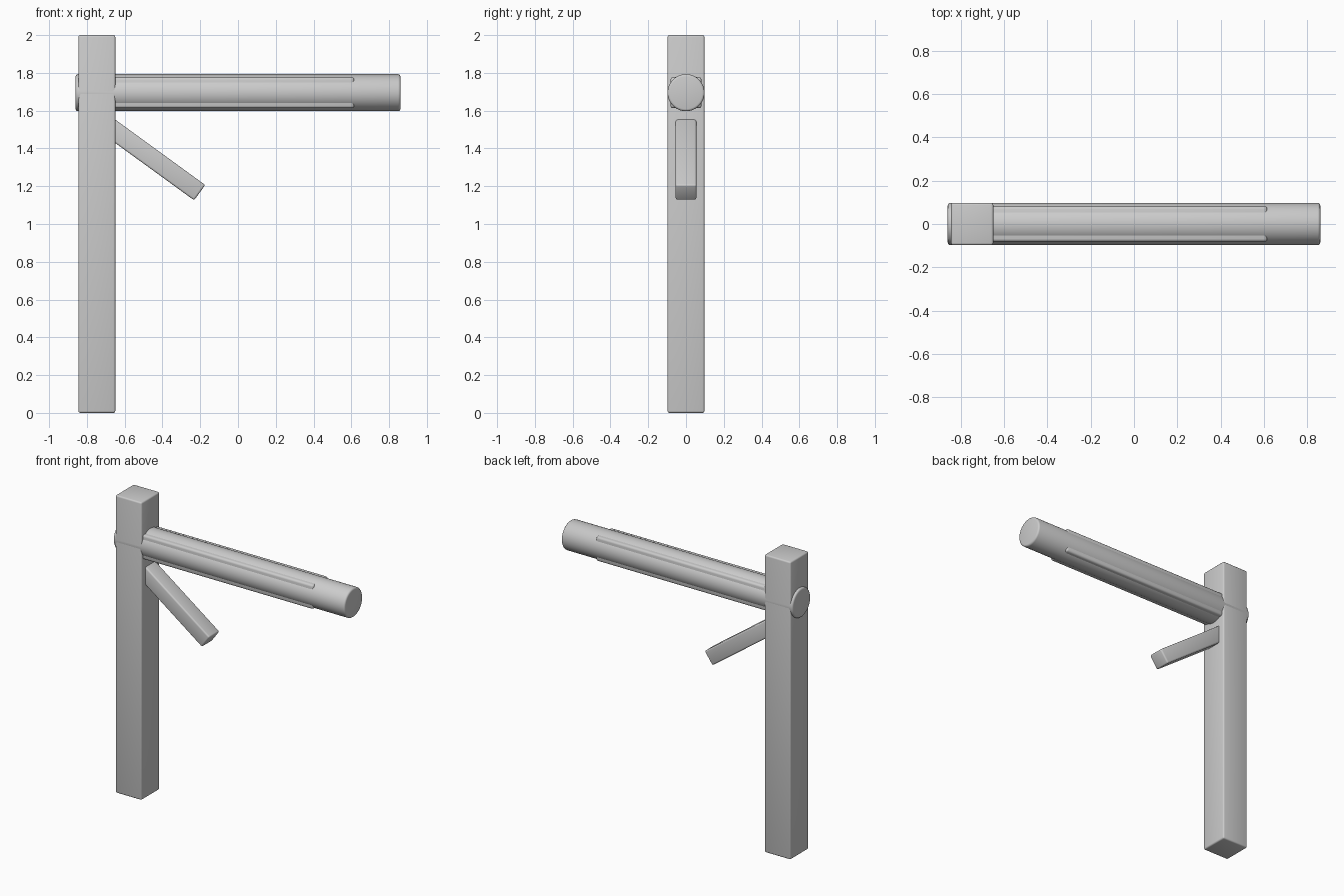
import bpy, math

cube = bpy.data.objects.get("Cube")
if cube:
    bpy.data.objects.remove(cube)

# One light grey for the whole model
grey = bpy.data.materials.new("light_grey")
grey.use_nodes = True
colour = (0.6, 0.6, 0.6, 1)
grey.diffuse_color = colour
grey.node_tree.nodes["Principled BSDF"].inputs["Base Color"].default_value = colour


def finish(obj, name, bevel):
    """Name the part, round its edges and shade it smooth."""
    obj.name = name
    obj.data.materials.append(grey)
    bpy.ops.object.transform_apply(location=False, rotation=False, scale=True)
    mod = obj.modifiers.new("rounded_edges", "BEVEL")
    mod.width = bevel
    mod.segments = 3
    mod.limit_method = "ANGLE"
    mod.angle_limit = math.radians(40)
    bpy.ops.object.shade_smooth()


def box(name, centre, size, bevel, tilt=0):
    bpy.ops.mesh.primitive_cube_add(size=1, location=centre, rotation=(0, tilt, 0))
    obj = bpy.context.object
    obj.scale = size
    finish(obj, name, bevel)


BEAM_Z = 1.695
POST_X = -0.747

# Upright square post
box("post", (POST_X, 0, 1), (0.195, 0.195, 2), 0.01)

# Round beam passing through the post
bpy.ops.mesh.primitive_cylinder_add(vertices=48, radius=0.098, depth=1.72,
                                    location=(0, 0, BEAM_Z),
                                    rotation=(0, math.pi / 2, 0))
finish(bpy.context.object, "round_beam", 0.012)

# Square core whose corners show as four ribs along the beam
start, end = POST_X, 0.615
box("beam_ribs", ((start + end) / 2, 0, BEAM_Z), (end - start, 0.164, 0.164), 0.014)

# Diagonal brace sloping down from the post
tilt = math.radians(36)
length = 0.66
end_x, end_z = -0.203, 1.166
box("brace", (end_x - math.cos(tilt) * length / 2, 0, end_z + math.sin(tilt) * length / 2),
    (length, 0.11, 0.1), 0.01, tilt)
